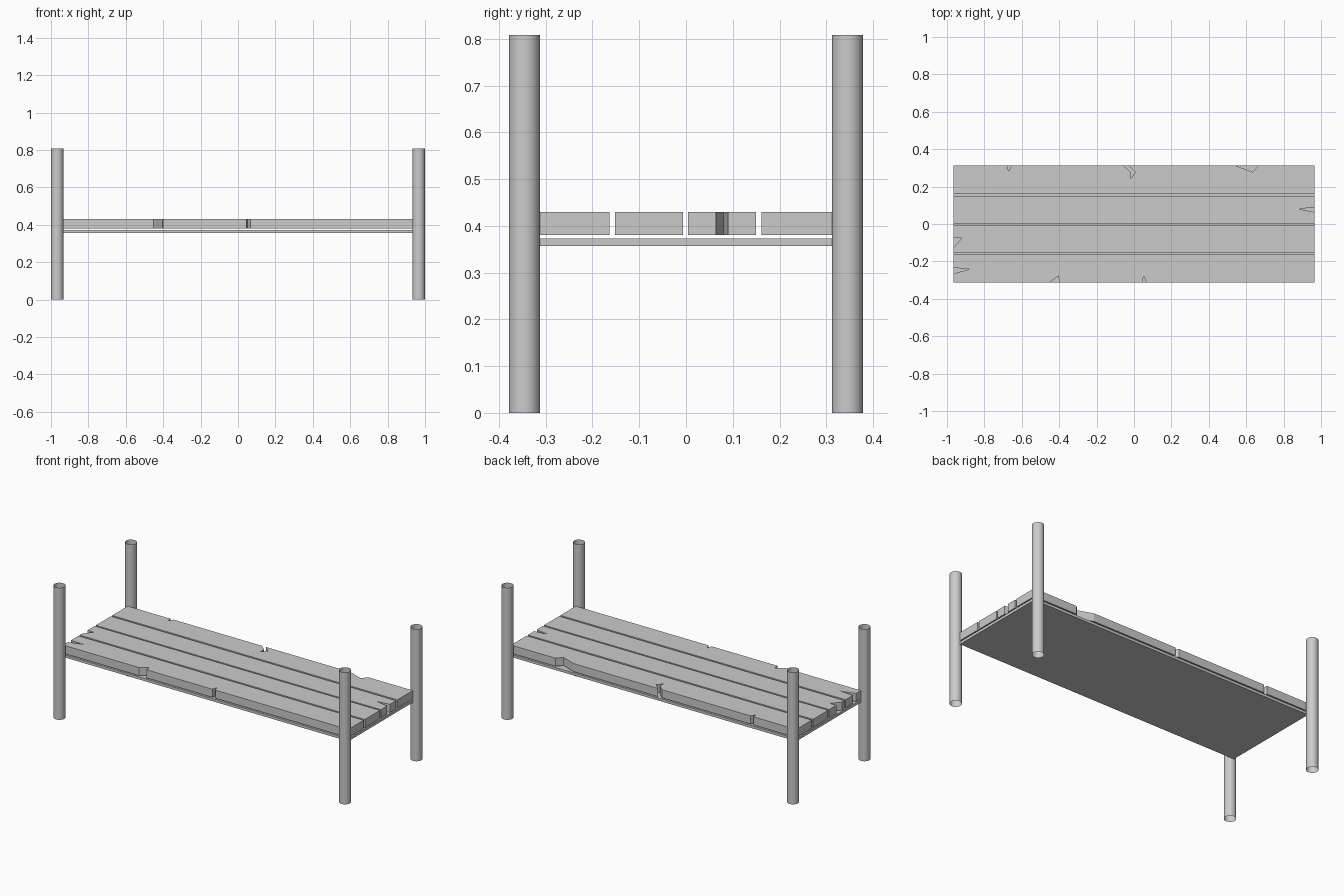
import bpy, bmesh

if "Cube" in bpy.data.objects:
    bpy.data.objects.remove(bpy.data.objects["Cube"])

X, Y = 0.965, 0.312          # half size of the bed surface


def extrude_outline(name, pts, z0, z1):
    """Closed prism from a counter-clockwise outline."""
    bm = bmesh.new()
    face = bm.faces.new([bm.verts.new((x, y, z0)) for x, y in pts])
    ext = bmesh.ops.extrude_face_region(bm, geom=[face], use_keep_orig=True)
    top = [g for g in ext["geom"] if isinstance(g, bmesh.types.BMVert)]
    bmesh.ops.translate(bm, verts=top, vec=(0, 0, z1 - z0))
    bmesh.ops.recalc_face_normals(bm, faces=bm.faces)
    me = bpy.data.meshes.new(name)
    bm.to_mesh(me)
    bm.free()
    ob = bpy.data.objects.new(name, me)
    bpy.context.collection.objects.link(ob)
    return ob


def plank(name, y0, y1, front=(), right=(), back=(), left=()):
    """Board whose sides carry notch points, listed counter-clockwise."""
    pts = [(-X, y0), *front, (X, y0), *right, (X, y1), *back, (-X, y1), *left]
    return extrude_outline(name, pts, 0.38, 0.43)


# Planks with splits along their edges
plank("front_plank", -Y, -0.164,
      front=[(-0.452, -Y), (-0.404, -0.278), (-0.40, -Y),
             (0.045, -Y), (0.051, -0.278), (0.066, -Y)],
      left=[(-X, -0.235), (-0.874, -0.24), (-X, -0.265)])
plank("front_middle_plank", -0.152, -0.006,
      left=[(-X, -0.075), (-0.922, -0.076), (-X, -0.128)])
plank("back_middle_plank", 0.004, 0.15,
      right=[(X, 0.064), (0.88, 0.08), (X, 0.09)])
plank("back_plank", 0.162, Y,
      back=[(0.666, Y), (0.634, 0.278), (0.543, Y),
            (-0.03, Y), (0.008, 0.278), (-0.019, 0.24), (-0.019, 0.278), (-0.056, Y),
            (-0.655, Y), (-0.671, 0.282), (-0.676, Y)])

# Thin base board under the planks
extrude_outline("base_board", [(-X, -Y), (X, -Y), (X, Y), (-X, Y)], 0.357, 0.373)

# Open tubular corner posts
for sx, side in ((-1, "left"), (1, "right")):
    for sy, end in ((-1, "front"), (1, "back")):
        bpy.ops.mesh.primitive_cylinder_add(
            vertices=32, radius=0.0335, depth=0.808, end_fill_type='NOTHING',
            location=(sx * 0.9665, sy * 0.3455, 0.404))
        bpy.context.object.name = f"{end}_{side}_post"
        bpy.ops.object.shade_smooth_by_angle()
